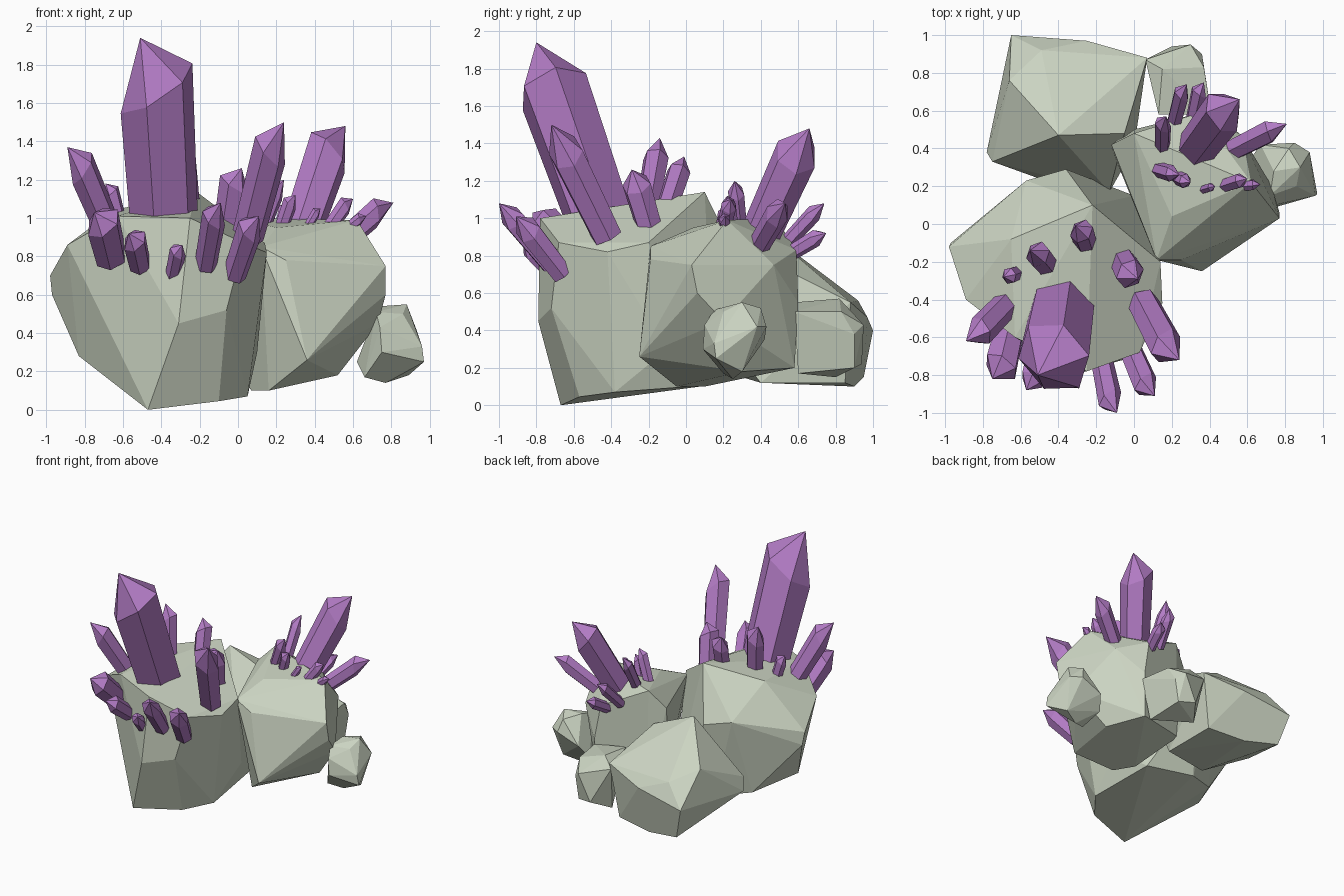
import bpy, bmesh, math
from mathutils import Vector


def material(name, color):
    m = bpy.data.materials.new(name)
    m.diffuse_color = (*color, 1)
    return m


STONE = material("stone", (0.60, 0.66, 0.54))
PURPLE = material("purple", (0.45, 0.20, 0.56))


def hull(name, points, mat):
    """Flat-faced convex solid around a few corner points."""
    bm = bmesh.new()
    for p in points:
        bm.verts.new(p)
    res = bmesh.ops.convex_hull(bm, input=bm.verts)
    loose = {e for e in res["geom_interior"] + res["geom_unused"]
             if isinstance(e, bmesh.types.BMVert)}
    bmesh.ops.delete(bm, geom=list(loose), context='VERTS')
    bmesh.ops.dissolve_limit(bm, angle_limit=math.radians(6),
                             verts=bm.verts, edges=bm.edges)
    bmesh.ops.recalc_face_normals(bm, faces=bm.faces)
    me = bpy.data.meshes.new(name)
    bm.to_mesh(me)
    bm.free()
    me.materials.append(mat)
    ob = bpy.data.objects.new(name, me)
    bpy.context.collection.objects.link(ob)
    return ob


def crystal(name, base, tip, r):
    """Six-sided shard with a slanted chisel end, highest on its outer side."""
    base, tip = Vector(base), Vector(tip)
    side = (tip - base).cross(Vector((0, 1, 0))).normalized()
    if side.x < 0:
        side = -side
    inward = side if tip.x < base.x else -side
    end = tip + inward * r * 0.35
    axis = end - base
    up = axis.normalized().cross(inward)
    pts = []
    for i in range(6):
        a = math.radians(60 * i + 12)
        out = inward * math.cos(a) + up * math.sin(a)
        shoulder = 0.74 + 0.09 * math.cos(a)
        pts.append(base + out * r * 0.9)
        pts.append(base + axis * shoulder + out * r)
    pts += [tip, tip - axis * 0.08 + inward * r * 0.6]
    hull(name, pts, PURPLE)


# Rocks
hull("main_rock", [
    (-.47, -.67, 0), (-.1, -.57, .045), (.05, -.38, .07), (0, .15, .11),
    (-.4, .2, .15), (-.65, .08, .2), (-.83, -.25, .28), (-.97, -.1, .6),
    (-.98, -.12, .70), (-.89, -.4, .86), (-.63, -.6, 1.01), (-.25, -.78, 1.0),
    (-.31, -.79, .45), (-.06, -.72, .52), (.03, -.68, .87), (.15, -.42, .82),
    (.14, -.2, .87), (-.22, .1, 1.14), (-.65, -.08, 1.04), (-.57, .23, .8),
    (-.36, .29, .75), (.1, -.1, .3)], STONE)

hull("right_rock", [
    (.36, -.25, .26), (.12, -.19, .85), (.25, -.19, .78), (.2, .04, .95),
    (.77, .03, .75), (.77, .06, .6), (.73, .2, .45), (.62, .22, .99),
    (0, .48, 1.0), (-.12, .42, .87), (-.12, .4, .4), (.35, .59, .83),
    (.57, .47, .75), (.16, -.05, .1), (.07, .1, .1), (.52, .3, .18),
    (.4, .6, .55), (.38, .58, .2), (0, .5, .2), (.33, .35, 1.01)], STONE)

hull("back_rock", [
    (-.4, .47, .9), (-.05, .48, .75), (.07, .88, .55), (-.25, .97, .47),
    (-.65, 1, .4), (-.78, .38, .36), (-.75, .33, .45), (-.58, .95, .15),
    (-.66, .76, .65), (-.49, .92, .56),
    (-.5, .24, .3), (-.13, .17, .4), (0, .85, .12), (-.3, .9, .1),
    (0, .4, .12), (-.4, .3, .15)], STONE)

hull("small_back_rock", [
    (.13, .58, .55), (.06, .87, .5), (.3, .95, .43), (.36, .9, .38),
    (.37, .83, .5), (.41, .58, .5), (.15, .82, .57), (.2, .94, .22),
    (.33, .9, .2), (.1, .8, .15), (.35, .6, .17)], STONE)

hull("small_side_rock", [
    (.74, .28, .54), (.88, .3, .55), (.72, .15, .51), (.74, .1, .43),
    (.96, .15, .33), (.97, .16, .25), (.93, .38, .42), (.85, .43, .42),
    (.82, .4, .52), (.86, .2, .5), (.67, .42, .35), (.62, .35, .25),
    (.66, .2, .17), (.77, .25, .14), (.89, .3, .18), (.75, .09, .3)], STONE)

# Crystals on top of the main rock
for i, c in enumerate([
        ((-.38, -.43, .9), (-.51, -.8, 1.94), .2),
        ((.05, -.42, .9), (.24, -.72, 1.5), .095),
        ((-.66, -.41, .9), (-.89, -.62, 1.37), .08),
        ((-.46, -.22, .98), (-.55, -.14, 1.43), .07),
        ((-.25, -.12, 1.0), (-.31, -.01, 1.33), .065),
        ((-.06, -.19, .93), (.02, -.29, 1.26), .08),
        ((-.62, -.26, .98), (-.69, -.28, 1.18), .045)]):
    crystal(f"main_crystal_{i + 1}", *c)

# Crystals leaning out of the front face
for i, c in enumerate([
        ((-.66, -.57, .79), (-.75, -.82, 1.03), .095),
        ((-.51, -.66, .75), (-.57, -.88, .92), .065),
        ((-.34, -.72, .7), (-.29, -.87, .86), .045),
        ((-.17, -.72, .75), (-.09, -1.0, 1.08), .065),
        ((-.02, -.66, .7), (.11, -.91, 1.01), .07)]):
    crystal(f"front_crystal_{i + 1}", *c)

# Crystals on the right rock
for i, c in enumerate([
        ((.32, .39, .9), (.56, .66, 1.48), .12),
        ((.48, .37, .82), (.81, .53, 1.08), .065),
        ((.21, .53, .86), (.28, .74, 1.08), .045),
        ((.31, .54, .8), (.37, .75, .92), .045),
        ((.15, .39, .93), (.17, .57, 1.26), .045),
        ((.12, .29, .93), (.24, .26, 1.2), .045),
        ((.22, .25, .93), (.3, .22, 1.12), .04),
        ((.36, .18, .95), (.43, .2, 1.05), .025),
        ((.47, .2, .94), (.6, .24, 1.1), .042),
        ((.54, .2, .92), (.67, .21, 1.01), .03)]):
    crystal(f"right_crystal_{i + 1}", *c)
